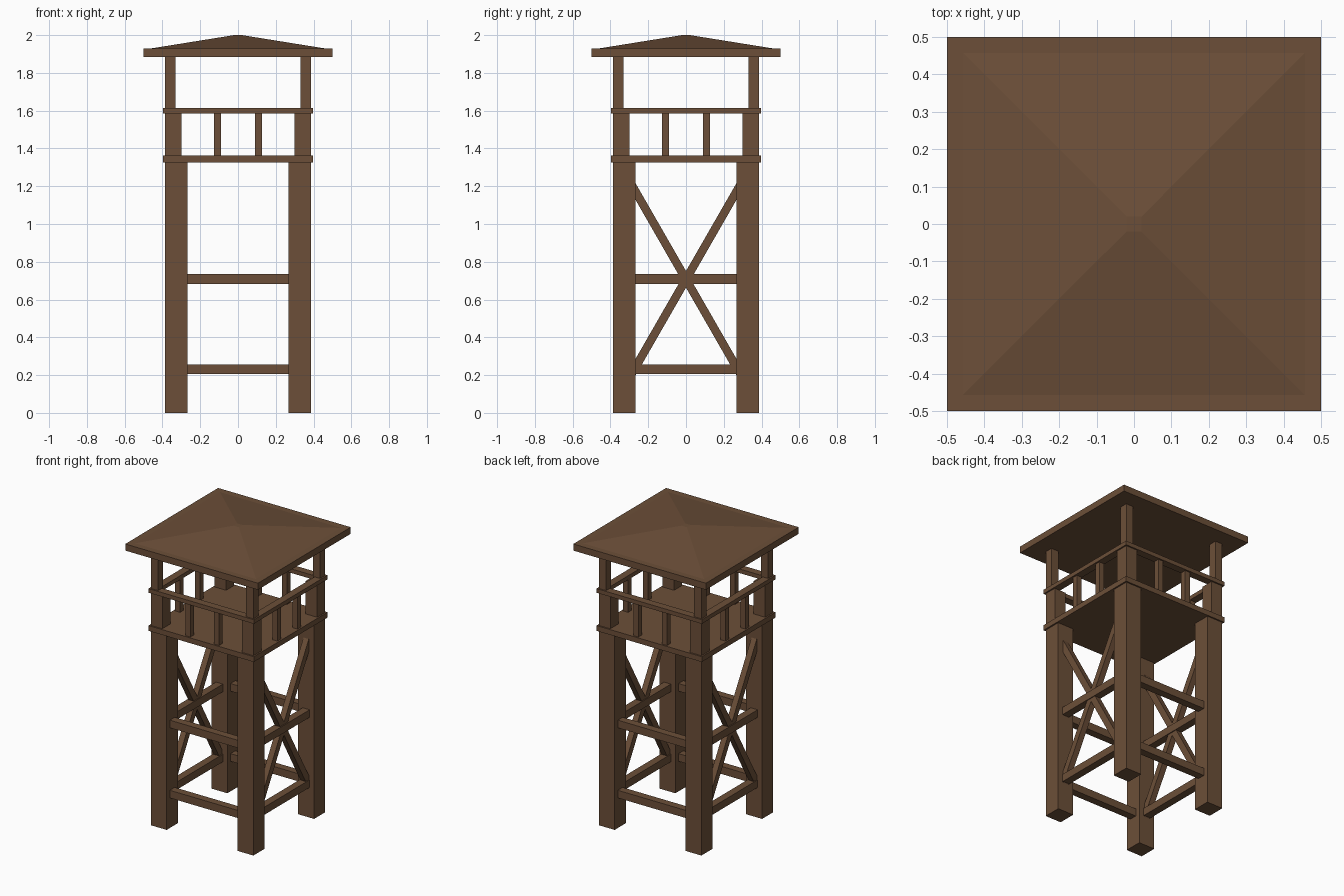
import bpy, bmesh
from mathutils import Matrix

if "Cube" in bpy.data.objects:
    bpy.data.objects.remove(bpy.data.objects["Cube"])

wood = bpy.data.materials.new("brown wood")
wood.diffuse_color = (0.150, 0.078, 0.040, 1)
wood.use_nodes = True
wood.node_tree.nodes["Principled BSDF"].inputs["Base Color"].default_value = wood.diffuse_color


def box(name, x, y, z, shear=0.0, top=1.0):
    """Box from (min, max) ranges; shear slants it along y, top scales its upper face."""
    bm = bmesh.new()
    bmesh.ops.create_cube(bm, size=1)
    for v in bm.verts:
        s = top if v.co.z > 0 else 1.0
        p = [(r[0] + r[1]) / 2 + c * (r[1] - r[0]) for r, c in zip((x, y, z), v.co)]
        v.co = (p[0] * s, p[1] * s, p[2] + shear * p[1])
    return finish(name, bm)


def finish(name, bm):
    mesh = bpy.data.meshes.new(name)
    bm.to_mesh(mesh)
    bm.free()
    mesh.materials.append(wood)
    ob = bpy.data.objects.new(name, mesh)
    bpy.context.collection.objects.link(ob)
    return ob


def around(name, x, y, z):
    """Four copies of a front part, one on each side."""
    for i in range(4):
        ob = box(f"{name}_{i + 1}", x, y, z)
        ob.data.transform(Matrix.Rotation(i * 1.5707963, 4, 'Z'))


# corner legs, stepping in twice on the way up
OUT = 0.387
for name, inner, z in (("leg", 0.267, (0, 1.326)),
                       ("railing_post", 0.300, (1.362, 1.586)),
                       ("roof_post", 0.332, (1.586, 1.885))):
    around(name, (inner, OUT), (-OUT, -inner), z)

# crossbars between the legs
for name, z in (("lower_crossbar", (0.205, 0.257)), ("middle_crossbar", (0.683, 0.735))):
    around(name, (-0.267, 0.267), (-0.353, -0.301), z)

# diagonal braces on the two sides
for side in (-1, 1):
    for slope in (-1.74, 1.74):
        c = side * 0.327
        box("diagonal_brace", (c - 0.02, c + 0.02), (-0.267, 0.267), (0.663, 0.751), slope)

# lookout floor, railing and balusters
box("floor", (-0.397, 0.397), (-0.397, 0.397), (1.326, 1.362))
around("handrail", (-0.397, 0.345), (-0.397, -0.345), (1.586, 1.614))
for x in (-0.108, 0.108):
    around("baluster", (x - 0.019, x + 0.019), (-0.386, -0.348), (1.362, 1.586))

# roof slab and pyramid cap
box("roof_slab", (-0.5, 0.5), (-0.5, 0.5), (1.885, 1.93))
box("roof_cap", (-0.457, 0.457), (-0.457, 0.457), (1.93, 2.0), top=0.045)
